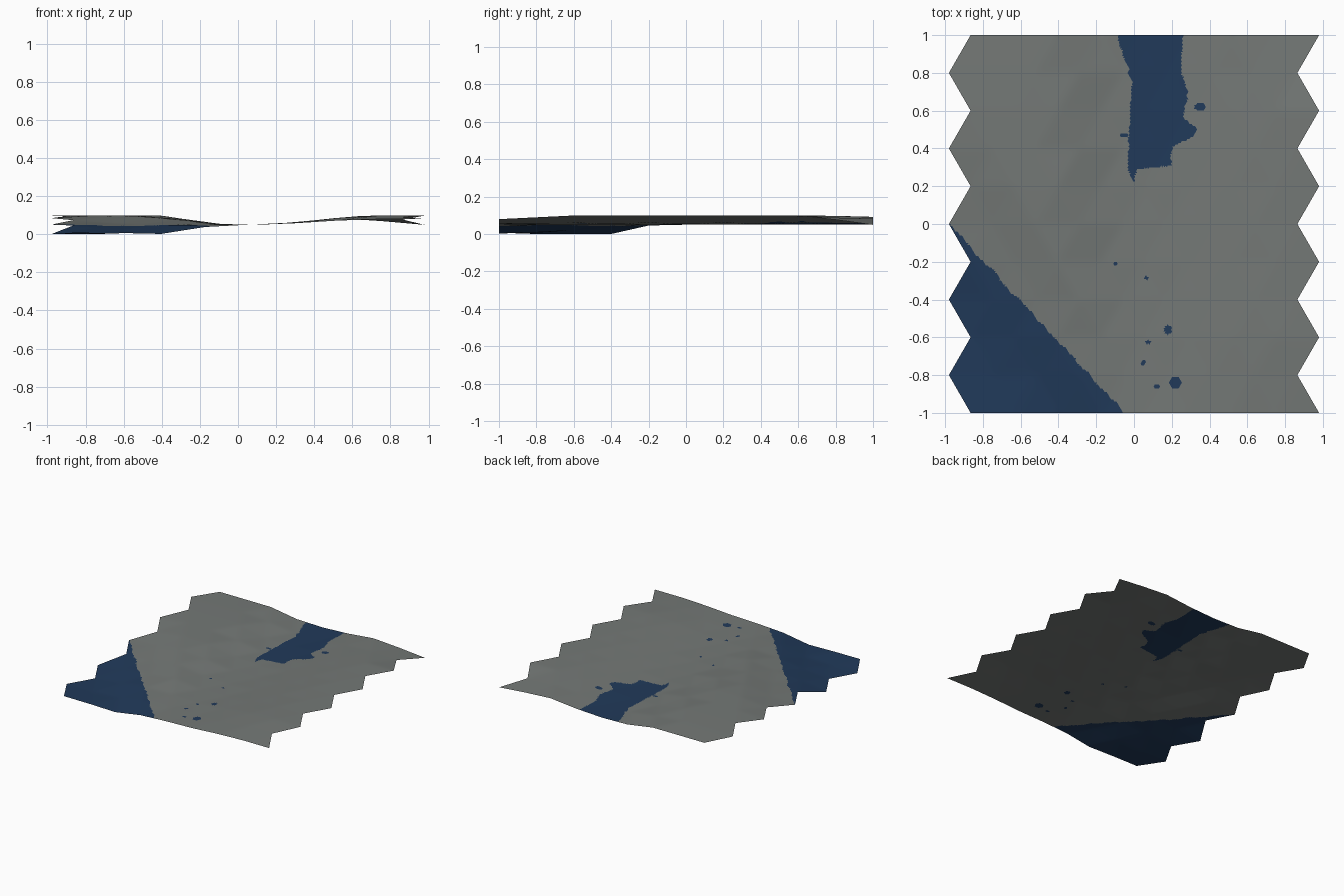
import bpy, bmesh, math
from mathutils import Vector, noise

if "Cube" in bpy.data.objects:
    bpy.data.objects.remove(bpy.data.objects["Cube"])

SIDE, ROW = 0.2306, 0.2          # equilateral triangle lattice


def step(a, b, t):
    t = max(0, min(1, (t - a) / (b - a)))
    return t * t * (3 - 2 * t)


def curve(points, t):
    """Piecewise linear lookup."""
    for (a, va), (b, vb) in zip(points, points[1:]):
        if a <= t <= b:
            return va + (vb - va) * (t - a) / (b - a)
    return points[0][1] if t < points[0][0] else points[-1][1]


def lake_depth(x, y):
    """Signed distance inside the diagonal shore of the front left lake."""
    return (-0.98 - x - 0.93 * y) / 1.366


def height(x, y):
    d = lake_depth(x, y)
    z = 0.054
    # left hill, right hill, then the lake basin
    z += 0.049 * min(step(0.1, 0.42, -x), step(0.05, 0.40, -d)) * (1 - 0.15 * step(0.7, 1, y))
    right = 0.049 * step(0.08, 0.75, x)
    right *= 1 - 0.4 * step(0.6, 1, -y)
    right *= 1 - 1.05 * step(0.55, 1.05, y) * step(0.45, 0.98, x)
    z += right
    z -= 0.050 * step(0.0, 0.28, d) - 0.008 * step(0.2, 0.5, d) * step(0.8, 1, -y)
    return z


# river outline by y, and small puddles (x, y, half width, half height)
RIVER_LEFT = [(0.2, 0.0), (0.3, -0.03), (0.45, -0.03), (0.75, -0.015), (0.9, -0.06), (1, -0.09)]
RIVER_RIGHT = [(0.2, 0.0), (0.29, 0.01), (0.31, 0.2), (0.41, 0.2), (0.46, 0.31), (0.5, 0.34),
               (0.56, 0.26), (0.7, 0.285), (0.8, 0.25), (1, 0.26)]
PUDDLES = [(0.35, 0.62, 0.03, 0.02), (0.18, -0.56, 0.02, 0.025), (0.22, -0.84, 0.03, 0.03),
           (-0.1, -0.21, 0.012, 0.01), (0.065, -0.285, 0.012, 0.01), (0.075, -0.625, 0.012, 0.01),
           (0.05, -0.735, 0.012, 0.015), (0.12, -0.86, 0.015, 0.012), (-0.05, 0.47, 0.025, 0.012)]


def is_water(x, y):
    n = noise.noise(Vector((x * 22, y * 22, 0.3)))
    if lake_depth(x, y) + 0.015 * n > 0.0:
        return True
    if y > 0.22 and curve(RIVER_LEFT, y) < x + 0.012 * n < curve(RIVER_RIGHT, y):
        return True
    return any(((x - a) / w) ** 2 + ((y - b) / h) ** 2 < 1 for a, b, w, h in PUDDLES)


# terrain sheet: staggered rows joined by triangles
bm = bmesh.new()
rows = []
for j in range(11):
    x0 = -0.865 if j % 2 == 0 else -0.98
    y = -1 + ROW * j
    rows.append([bm.verts.new((x0 + SIDE * i, y, height(x0 + SIDE * i, y))) for i in range(9)])
for j in range(10):
    low, up = rows[j], rows[j + 1]
    for i in range(8):
        if j % 2 == 0:           # upper row is shifted left
            tris = ((low[i], up[i + 1], up[i]), (low[i], low[i + 1], up[i + 1]))
        else:                    # upper row is shifted right
            tris = ((low[i], low[i + 1], up[i]), (low[i + 1], up[i + 1], up[i]))
        for t in tris:
            bm.faces.new(t)

# fine faces for the shoreline, softened between the coarse triangles
bmesh.ops.subdivide_edges(bm, edges=bm.edges[:], cuts=19, use_grid_fill=True)
inner = [v for v in bm.verts if not v.is_boundary]
for _ in range(12):
    bmesh.ops.smooth_vert(bm, verts=inner, factor=0.5, use_axis_z=True)
lowest = min(v.co.z for v in bm.verts)
for v in bm.verts:
    v.co.z -= lowest
for f in bm.faces:
    c = f.calc_center_median()
    f.smooth = True
    f.material_index = int(is_water(c.x, c.y))
bmesh.ops.recalc_face_normals(bm, faces=bm.faces[:])
if sum(f.normal.z for f in bm.faces) < 0:
    bmesh.ops.reverse_faces(bm, faces=bm.faces[:])

mesh = bpy.data.meshes.new("terrain_sheet")
bm.to_mesh(mesh)
bm.free()
for name, colour in (("stone grey", (0.175, 0.190, 0.182, 1)), ("deep water blue", (0.015, 0.042, 0.102, 1))):
    m = bpy.data.materials.new(name)
    m.diffuse_color = colour
    m.use_nodes = True
    m.node_tree.nodes["Principled BSDF"].inputs["Base Color"].default_value = m.diffuse_color
    mesh.materials.append(m)
bpy.context.collection.objects.link(bpy.data.objects.new("terrain_sheet", mesh))
